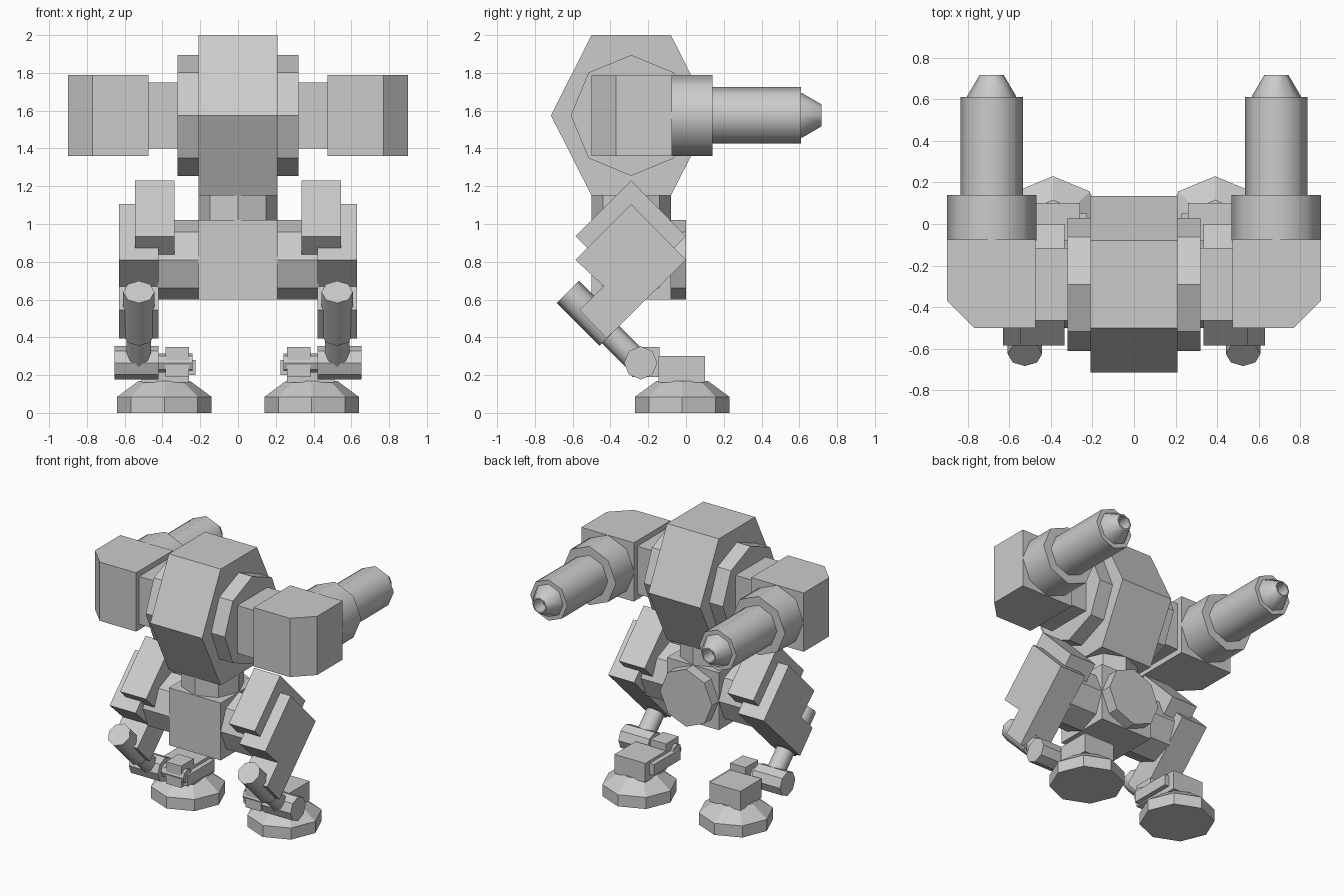
import bpy, bmesh, math
from mathutils import Vector

if "Cube" in bpy.data.objects:
    bpy.data.objects.remove(bpy.data.objects["Cube"])

grey = bpy.data.materials.new("armour grey")
grey.diffuse_color = (0.6, 0.6, 0.6, 1)
grey.use_nodes = True
grey.node_tree.nodes["Principled BSDF"].inputs["Base Color"].default_value = grey.diffuse_color


def finish(name, bm, mirror=False, smooth=False):
    bmesh.ops.recalc_face_normals(bm, faces=bm.faces)
    me = bpy.data.meshes.new(name)
    bm.to_mesh(me)
    bm.free()
    me.materials.append(grey)
    ob = bpy.data.objects.new(name, me)
    bpy.context.collection.objects.link(ob)
    if smooth:
        bpy.ops.object.select_all(action='DESELECT')
        ob.select_set(True)
        bpy.context.view_layer.objects.active = ob
        bpy.ops.object.shade_smooth_by_angle(angle=math.radians(50))
    if mirror:
        ob.modifiers.new("mirror", 'MIRROR').use_axis[0] = True
    return ob


def prism(name, pts, a, b, axis='x', mirror=False):
    """Extrude a profile: (y, z) points along x, or (x, y) points along z."""
    bm = bmesh.new()
    place = (lambda p, t: (t, p[0], p[1])) if axis == 'x' else (lambda p, t: (p[0], p[1], t))
    lo = [bm.verts.new(place(p, a)) for p in pts]
    hi = [bm.verts.new(place(p, b)) for p in pts]
    bm.faces.new(lo)
    bm.faces.new(hi)
    n = len(pts)
    for i in range(n):
        j = (i + 1) % n
        bm.faces.new((lo[i], lo[j], hi[j], hi[i]))
    return finish(name, bm, mirror)


def box(name, x, y, z, mirror=False):
    return prism(name, [(y[0], z[0]), (y[1], z[0]), (y[1], z[1]), (y[0], z[1])], x[0], x[1], 'x', mirror)


def lathe(name, origin, direction, rings, mirror=False, smooth=False, n=8):
    """Eight-sided turned part; rings are (distance along axis, radius)."""
    o, d = Vector(origin), Vector(direction).normalized()
    u = Vector((0, 1, 0)) if abs(d.x) > 0.9 else Vector((1, 0, 0))
    v = d.cross(u)
    bm = bmesh.new()
    loops = []
    for t, r in rings:
        loops.append([bm.verts.new(o + d * t + (u * math.cos(k * math.tau / n) + v * math.sin(k * math.tau / n)) * r)
                      for k in range(n)])
    for A, B in zip(loops, loops[1:]):
        for k in range(n):
            j = (k + 1) % n
            bm.faces.new((A[k], A[j], B[j], B[k]))
    bm.faces.new(loops[0])
    bm.faces.new(loops[-1])
    return finish(name, bm, mirror, smooth)


# Head hull and its side collar
prism("head_hull", [(-0.5, 2), (-0.08, 2), (0.135, 1.575), (-0.08, 1.15), (-0.5, 1.15), (-0.715, 1.575)], -0.21, 0.21)
lathe("head_collar", (-0.32, -0.29, 1.575), (1, 0, 0), [(0, 0.32), (0.64, 0.32)])

# Arms: shoulder link, chamfered housing, stepped gun barrel with hollow muzzle
box("shoulder_link", (0.30, 0.48), (-0.465, -0.115), (1.40, 1.75), True)
prism("arm_housing", [(0.475, -0.5), (0.77, -0.5), (0.9, -0.37), (0.9, -0.075), (0.475, -0.075)], 1.36, 1.79, 'z', True)
lathe("gun_collar", (0.685, -0.08, 1.575), (0, 1, 0), [(0, 0.215), (0.22, 0.215)], True, True)
lathe("gun_barrel", (0.685, 0.13, 1.575), (0, 1, 0), [(0, 0.15), (0.48, 0.15)], True, True)
lathe("gun_muzzle", (0.685, 0.60, 1.575), (0, 1, 0),
      [(0, 0.118), (0.015, 0.118), (0.117, 0.058), (0.117, 0.048), (0.02, 0.048)], True, True)

# Waist and pelvis
lathe("waist", (0, -0.29, 1.0), (0, 0, 1), [(0, 0.21), (0.16, 0.21)])
box("pelvis", (-0.21, 0.21), (-0.5, -0.08), (0.6, 1.02))
lathe("pelvis_rear_disc", (0, -0.09, 0.81), (0, 1, 0), [(0, 0.21), (0.09, 0.21)])
lathe("hip_axle", (0.2, -0.29, 0.81), (1, 0, 0), [(0, 0.21), (0.23, 0.21)], True)

# Legs: tilted hip block, thigh with its lower extension, piston shin
prism("hip_block", [(-0.29, 1.23), (0, 0.935), (-0.29, 0.64), (-0.585, 0.935)], 0.335, 0.545, 'x', True)
prism("thigh", [(-0.29, 1.105), (0, 0.81), (-0.42, 0.395), (-0.565, 0.545), (-0.435, 0.67), (-0.585, 0.81)],
      0.42, 0.63, 'x', True)
lathe("shin_piston", (0.525, -0.625, 0.64), (0, 1, -1), [(0, 0.083), (0.32, 0.083)], True, True)
lathe("shin_rod", (0.525, -0.42, 0.435), (0, 1, -1), [(0, 0.065), (0.24, 0.065)], True, True)

# Ankle
lathe("ankle_joint", (0.42, -0.24, 0.265), (1, 0, 0), [(0, 0.088), (0.235, 0.088)], True)
lathe("ankle_pin", (0.24, -0.24, 0.265), (1, 0, 0), [(0, 0.05), (0.2, 0.05)], True)
box("ankle_bracket", (0.26, 0.385), (-0.285, -0.14), (0.19, 0.35), True)
box("ankle_side_bar", (0.225, 0.265), (-0.26, 0.05), (0.2, 0.28), True)

# Feet
box("foot_block", (0.26, 0.51), (-0.145, 0.10), (0.16, 0.30), True)
lathe("foot", (0.39, -0.02, 0), (0, 0, 1), [(0, 0.25), (0.085, 0.25), (0.17, 0.135)], True)
